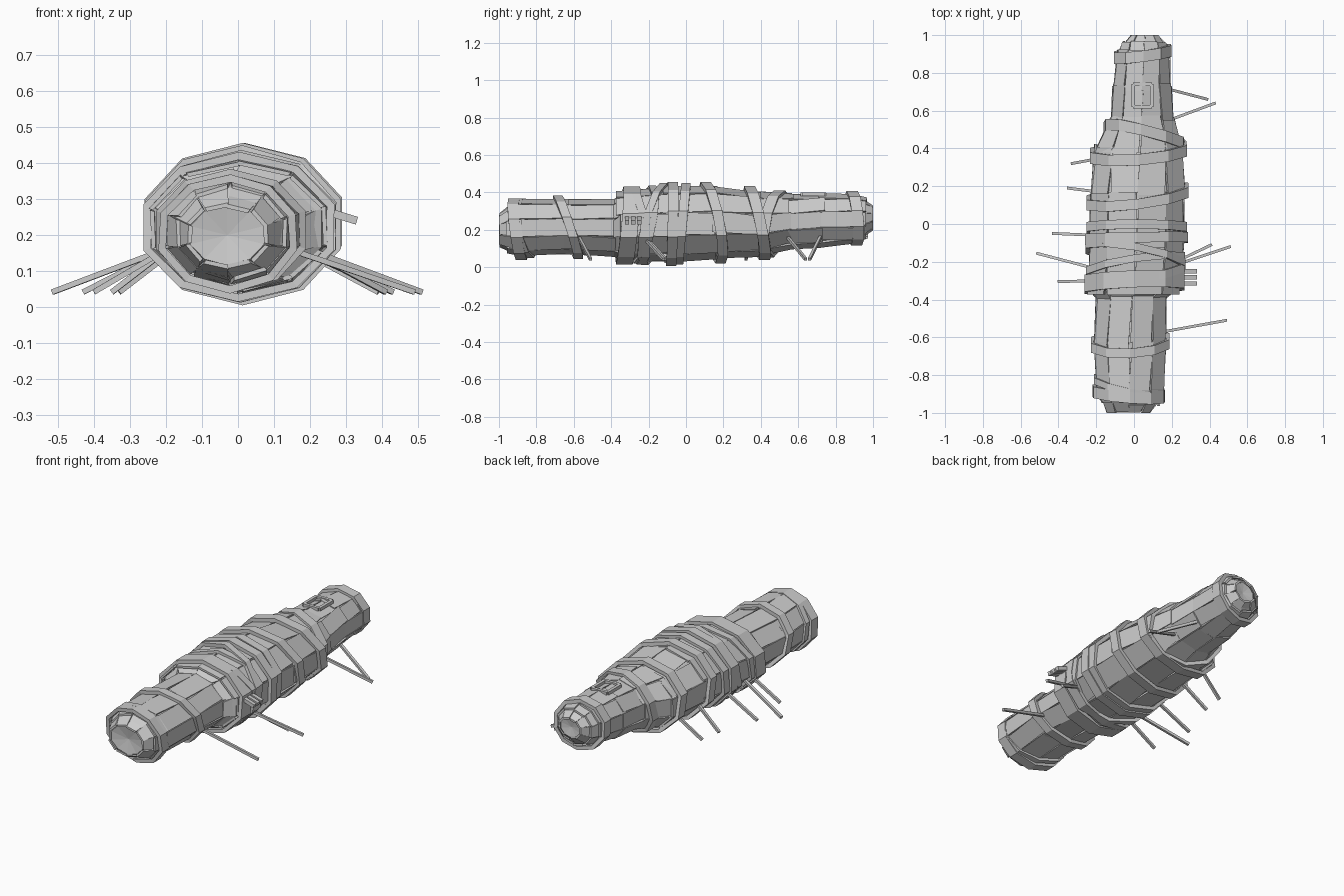
import bpy, bmesh, math, random
from mathutils import Vector

if "Cube" in bpy.data.objects:
    bpy.data.objects.remove(bpy.data.objects["Cube"])

random.seed(4)
N = 10
# y, x min, x max, z min, z max of the bundle
PROFILE = [
    (-0.99, -0.14, 0.08, 0.11, 0.29), (-0.94, -0.17, 0.13, 0.08, 0.34),
    (-0.88, -0.20, 0.155, 0.06, 0.36), (-0.63, -0.205, 0.165, 0.07, 0.36),
    (-0.38, -0.195, 0.17, 0.06, 0.36), (-0.35, -0.24, 0.24, 0.04, 0.40),
    (-0.10, -0.235, 0.26, 0.03, 0.43), (0.15, -0.225, 0.265, 0.045, 0.43),
    (0.40, -0.205, 0.255, 0.06, 0.40), (0.55, -0.12, 0.21, 0.10, 0.39),
    (0.72, -0.11, 0.195, 0.11, 0.395), (0.90, -0.085, 0.185, 0.13, 0.39),
    (0.95, -0.06, 0.17, 0.15, 0.37), (0.99, -0.01, 0.13, 0.20, 0.33)]


def section(y):
    y = max(PROFILE[0][0], min(PROFILE[-1][0], y))
    for a, b in zip(PROFILE, PROFILE[1:]):
        if y <= b[0]:
            t = (y - a[0]) / (b[0] - a[0])
            return [p + (q - p) * t for p, q in zip(a[1:], b[1:])]


def surface(y, ang, out=0.0, at=None):
    x0, x1, z0, z1 = section(y if at is None else at)
    rx, rz = (x1 - x0) / 2 / math.cos(math.radians(18)) + out, (z1 - z0) / 2 + out
    return Vector(((x0 + x1) / 2 + rx * math.cos(ang), y, (z0 + z1) / 2 + rz * math.sin(ang)))


def angle(i):
    return math.pi / 2 + i * 2 * math.pi / N


def finish(name, bm):
    bmesh.ops.recalc_face_normals(bm, faces=bm.faces)
    me = bpy.data.meshes.new(name)
    bm.to_mesh(me)
    bm.free()
    ob = bpy.data.objects.new(name, me)
    bpy.context.collection.objects.link(ob)
    return ob


def bridge(bm, a, b):
    for i in range(len(a)):
        j = (i + 1) % len(a)
        bm.faces.new((a[i], a[j], b[j], b[i]))


# Inner core with recessed ends
bm = bmesh.new()
rings = [[bm.verts.new(surface(p[0], angle(i), -0.008)) for i in range(N)] for p in PROFILE]
for a, b in zip(rings, rings[1:]):
    bridge(bm, a, b)
for ring, dy in ((rings[0], 0.015), (rings[-1], -0.01)):
    c = sum((v.co for v in ring), Vector()) / N
    hub = bm.verts.new(c + Vector((0, dy, 0)))
    for i in range(N):
        bm.faces.new((ring[i], ring[(i + 1) % N], hub))
finish("bundle_core", bm)

# Overlapping planks laid along the core
bm = bmesh.new()
for k, (a, b) in enumerate(zip(PROFILE, PROFILE[1:])):
    end = k in (0, len(PROFILE) - 2)
    for i in range(N):
        y0 = max(-1, a[0] - random.uniform(0, 0.025))
        y1 = min(1, b[0] + random.uniform(0, 0.025))
        lift0, lift1 = random.uniform(-0.004, 0.007), random.uniform(-0.004, 0.007)
        skew = random.uniform(-0.05, 0.05)
        quads = []
        for drop in (0, 0.012):
            quads.append([bm.verts.new(surface(y, angle(i + s) + skew * w, l - drop, at))
                          for y, at, s, w, l in ((y0, a[0], 0.02, 1, lift0), (y0, a[0], 0.98, 1, lift0),
                                                 (y1, b[0], 0.98, -1, lift1), (y1, b[0], 0.02, -1, lift1))])
        bridge(bm, quads[0], quads[1])
        bm.faces.new(quads[0])
        bm.faces.new(quads[1][::-1])
finish("planks", bm)


# Wrapped bands: centre y, right-side shift, top shift, width, outward offset
def band(name, y, side, top, width, out, thick=0.022):
    bm = bmesh.new()
    loops = []
    for o, d in ((out - thick, -1), (out, -1), (out, 1), (out - thick, 1)):
        ring = []
        for i in range(N):
            an = angle(i)
            yc = y + side * math.cos(an) + top * math.sin(an)
            p = surface(yc, an, o)
            p.y += d * width / 2
            ring.append(bm.verts.new(p))
        loops.append(ring)
    for i in range(4):
        bridge(bm, loops[i], loops[(i + 1) % 4])
    return finish(name, bm)


BANDS = [(-0.90, -0.015, -0.02, 0.06, 0.022), (-0.86, -0.04, -0.03, 0.035, 0.012),
         (-0.63, 0.01, -0.055, 0.05, 0.024), (-0.31, 0.01, 0.02, 0.09, 0.024),
         (-0.27, 0.05, -0.03, 0.045, 0.022), (-0.22, 0.04, 0.04, 0.04, 0.016),
         (-0.17, -0.05, 0.05, 0.04, 0.022), (-0.075, 0.005, 0.005, 0.055, 0.026),
         (-0.02, 0.0, 0.02, 0.05, 0.02), (0.145, 0.035, -0.04, 0.055, 0.026),
         (0.38, 0.02, -0.04, 0.06, 0.026), (0.47, -0.05, 0.03, 0.06, 0.018),
         (0.90, 0.02, -0.012, 0.06, 0.018)]
for n, b in enumerate(BANDS):
    band(f"band_{n + 1}", *b)


# Square rods sticking out of the sides
def rod(name, p, q, size):
    p, q = Vector(p), Vector(q)
    bpy.ops.mesh.primitive_cube_add(size=1, location=(p + q) / 2)
    ob = bpy.context.object
    ob.name = name
    ob.rotation_euler = (q - p).to_track_quat('Z', 'Y').to_euler()
    ob.scale = (size, size, (q - p).length)


RODS = [(0.16, 0.72, 0.39, 0.66), (0.16, 0.54, 0.43, 0.64), (0.18, -0.22, 0.41, -0.11),
        (0.18, -0.23, 0.51, -0.12), (0.13, -0.575, 0.49, -0.51), (-0.17, 0.35, -0.33, 0.32),
        (-0.19, 0.17, -0.35, 0.19), (-0.19, -0.06, -0.43, -0.05), (-0.19, -0.24, -0.515, -0.155),
        (-0.19, -0.30, -0.40, -0.305)]
for n, (x0, y0, x1, y1) in enumerate(RODS):
    rod(f"rod_{n + 1}", (x0, y0, 0.165), (x1, y1, 0.042), 0.015)
for n, y in enumerate((-0.25, -0.282, -0.315)):
    rod(f"stub_{n + 1}", (0.2, y, 0.28), (0.33, y, 0.24), 0.022)

# Small square frame on top near the back
for n, (dx, dy) in enumerate(((1, 0), (-1, 0), (0, 1), (0, -1))):
    cx, cy = 0.045 + dx * 0.05, 0.68 + dy * 0.06
    rod(f"frame_bar_{n + 1}", (cx - dy * 0.05, cy - dx * 0.06, 0.39),
        (cx + dy * 0.05, cy + dx * 0.06, 0.39), 0.018)
